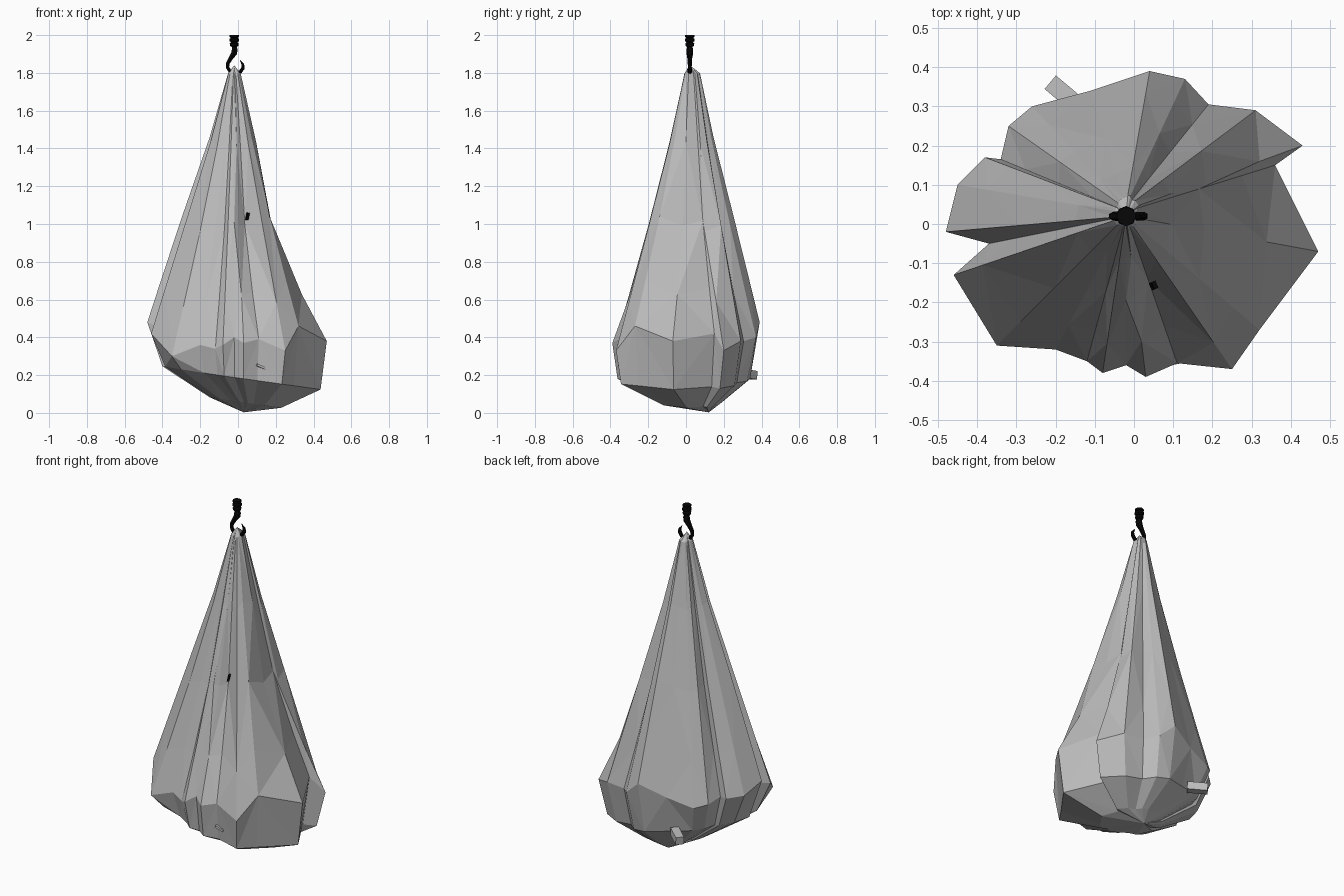
import bpy, bmesh, math
from mathutils import Vector

if "Cube" in bpy.data.objects:
    bpy.data.objects.remove(bpy.data.objects["Cube"])


def material(name, rgb):
    m = bpy.data.materials.new(name)
    m.diffuse_color = (*rgb, 1)
    m.use_nodes = True
    m.node_tree.nodes["Principled BSDF"].inputs["Base Color"].default_value = m.diffuse_color
    return m


CLOTH = material("grey cloth", (0.50, 0.50, 0.50))
IRON = material("black iron", (0.002, 0.002, 0.002))


def finish(name, bm, mat):
    bmesh.ops.recalc_face_normals(bm, faces=bm.faces)
    me = bpy.data.meshes.new(name)
    bm.to_mesh(me)
    bm.free()
    me.materials.append(mat)
    ob = bpy.data.objects.new(name, me)
    bpy.context.collection.objects.link(ob)
    return ob


def loft(bm, rings):
    """Skin closed rings of equal length with triangles."""
    n = len(rings[0])
    for k, (a, b) in enumerate(zip(rings, rings[1:])):
        for i in range(n):
            j = (i + 1) % n
            if (i + k) % 2:
                bm.faces.new((a[i], a[j], b[j]))
                bm.faces.new((a[i], b[j], b[i]))
            else:
                bm.faces.new((a[i], a[j], b[i]))
                bm.faces.new((a[j], b[j], b[i]))


def sweep(name, pts, radii, mat, sides=6):
    """Tube along a path lying in the xz plane."""
    bm = bmesh.new()
    pts = [Vector(p) for p in pts]
    rings = []
    for i, p in enumerate(pts):
        t = (pts[min(i + 1, len(pts) - 1)] - pts[max(i - 1, 0)]).normalized()
        side = Vector((0, 1, 0))
        up = t.cross(side)
        rings.append([bm.verts.new(p + radii[i] * (math.cos(a) * side + math.sin(a) * up))
                      for a in (2 * math.pi * k / sides for k in range(sides))])
    loft(bm, rings)
    bm.faces.new(rings[0])
    bm.faces.new(rings[-1])
    return finish(name, bm, mat)


# Sack: one column per fold (x, y, z of the widest point, fold depth; 1 = straight)
columns = [
    (0.47, -0.07, 0.38, 0.70), (0.43, 0.20, 0.33, 0.78), (0.36, 0.15, 0.42, 0.84),
    (0.31, 0.29, 0.38, 1.0), (0.19, 0.305, 0.38, 0.92), (0.13, 0.37, 0.40, 0.98),
    (0.04, 0.39, 0.48, 1.01), (-0.11, 0.34, 0.42, 1.0), (-0.26, 0.30, 0.38, 0.95),
    (-0.32, 0.25, 0.40, 0.97), (-0.34, 0.165, 0.42, 0.92), (-0.38, 0.17, 0.42, 0.96),
    (-0.45, 0.10, 0.43, 1.0), (-0.48, -0.02, 0.48, 1.02), (-0.37, -0.05, 0.43, 0.97),
    (-0.46, -0.13, 0.42, 1.0), (-0.35, -0.31, 0.30, 0.96), (-0.20, -0.32, 0.36, 0.96),
    (-0.12, -0.35, 0.34, 0.90), (-0.08, -0.38, 0.36, 0.95), (-0.02, -0.36, 0.40, 0.98),
    (0.03, -0.39, 0.37, 0.84), (0.11, -0.355, 0.39, 0.74), (0.25, -0.37, 0.33, 0.99),
    (0.32, -0.27, 0.46, 0.95),
]
columns.sort(key=lambda c: math.atan2(c[1] - 0.02, c[0] + 0.02))
TIP = Vector((-0.02, 0.02, 1.84))

bm = bmesh.new()
rings = []
# underside and lower edge
rings.append([bm.verts.new((0.04 + 0.4 * x, 0.03 + 0.4 * y, 0.055 - 0.06 * x))
              for x, y, z, f in columns])
ring = []
for x, y, z, f in columns:
    s = min(0.93, 0.93 + 0.2 * x) - 0.06 * max(0, y / 0.39)
    ring.append(bm.verts.new((x * s, y * s, 0.185 - 0.13 * x)))
rings.append(ring)
# belly and tapering gathers; the back leans on a slightly wider neck
for t, fold in ((1, 0), (0.83, 0.4), (0.58, 1), (0.28, 0.5), (0.03, 0)):
    ring = []
    for x, y, z, f in columns:
        s = t * (1 + fold * (f - 1)) + (0.04 if t < 0.1 else 0)
        ty = TIP.y + 0.03 * max(0, y / 0.39)
        ring.append(bm.verts.new((TIP.x + (x - TIP.x) * s, ty + (y - ty) * s,
                                  TIP.z + (z - TIP.z) * t)))
    rings.append(ring)
loft(bm, rings)
tip, base = bm.verts.new(TIP), bm.verts.new((0.03, 0.12, 0.003))
for i in range(len(columns)):
    j = (i + 1) % len(columns)
    bm.faces.new((rings[-1][i], rings[-1][j], tip))
    bm.faces.new((rings[0][j], rings[0][i], base))
finish("sack", bm, CLOTH)

# Hook with its tapered point
sweep("hook",
      [(-0.02, 0.02, 1.945), (-0.017, 0.02, 1.925), (-0.020, 0.02, 1.905), (-0.038, 0.02, 1.878),
       (-0.054, 0.02, 1.850), (-0.055, 0.02, 1.828), (-0.042, 0.02, 1.808), (-0.015, 0.02, 1.797),
       (0.012, 0.02, 1.805), (0.026, 0.02, 1.825), (0.026, 0.02, 1.845), (0.010, 0.02, 1.868)],
      [0.010, 0.018, 0.018, 0.013, 0.011, 0.010, 0.011, 0.011, 0.011, 0.011, 0.008, 0.001], IRON)

# Swivel: stacked collars on top of the hook
profile = [(1.935, 0.010), (1.942, 0.021), (1.955, 0.024), (1.962, 0.016), (1.968, 0.026),
           (1.980, 0.026), (1.985, 0.018), (1.989, 0.024), (2.0, 0.024)]
sweep("swivel", [(-0.02, 0.02, z) for z, r in profile], [r for z, r in profile], IRON, 8)


# Small scraps poking through the cloth
def scrap(name, centre, size, angle, mat, tilt=0.0):
    bm = bmesh.new()
    bmesh.ops.create_cube(bm, size=1)
    for v in bm.verts:
        v.co = Vector(a * b for a, b in zip(v.co, size))
    ob = finish(name, bm, mat)
    ob.location = centre
    ob.rotation_euler = (0, tilt, angle)


scrap("back_scrap", (-0.170, 0.325, 0.205), (0.11, 0.045, 0.045), math.radians(140), CLOTH, 0.1)
scrap("front_scrap", (0.12, -0.335, 0.245), (0.05, 0.04, 0.012), 0.2, CLOTH, 0.4)
scrap("dark_chip", (0.05, -0.157, 1.04), (0.011, 0.02, 0.038), 0.4, IRON, 0.2)
